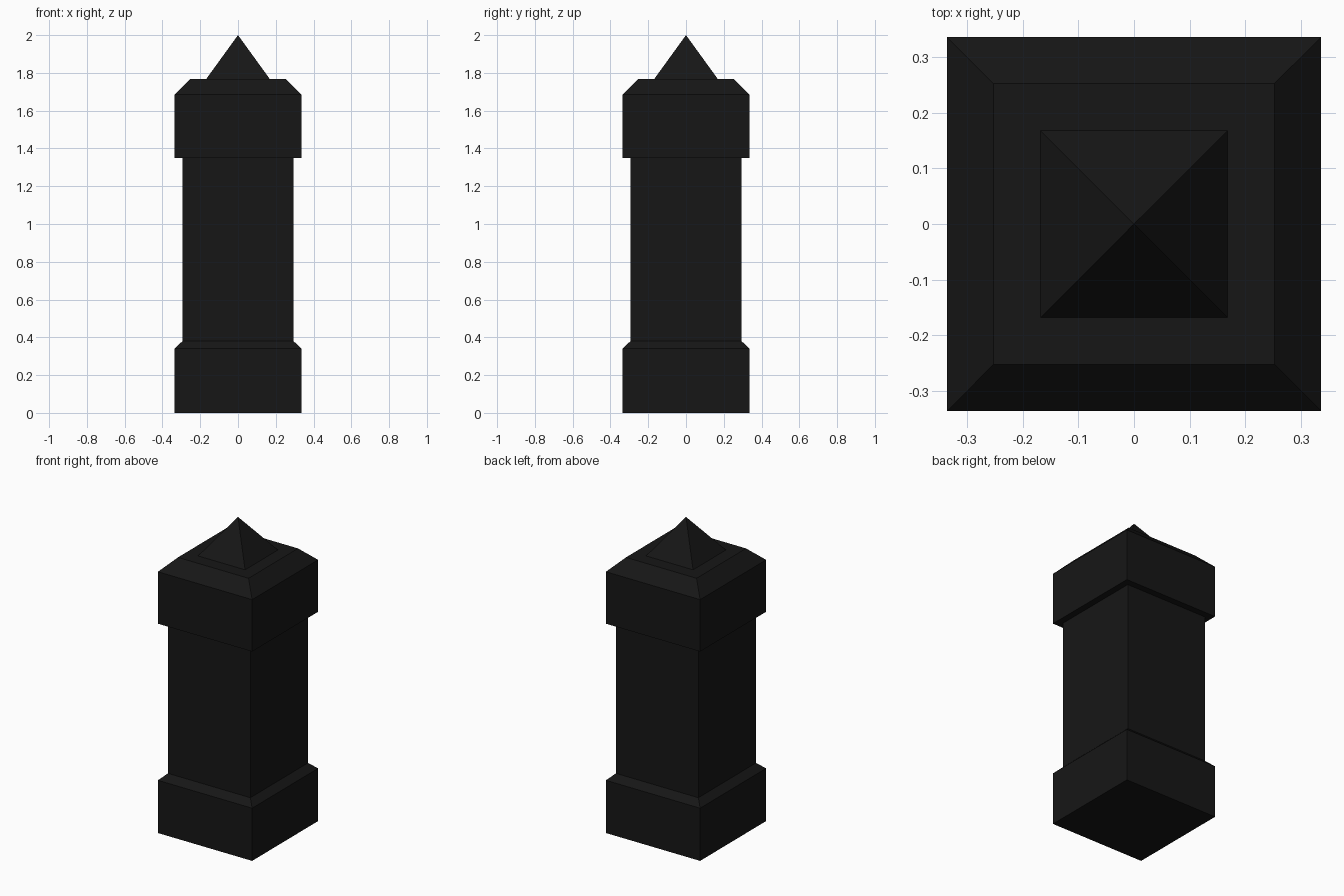
import bpy
import bmesh

if "Cube" in bpy.data.objects:
    bpy.data.objects.remove(bpy.data.objects["Cube"])

black = bpy.data.materials.new("black")
black.diffuse_color = (0.008, 0.008, 0.008, 1)
black.use_nodes = True
black.node_tree.nodes["Principled BSDF"].inputs["Base Color"].default_value = black.diffuse_color

CORNERS = [(-1, -1), (1, -1), (1, 1), (-1, 1)]


def square_lathe(name, profile, closed_bottom=False):
    """Skin square rings from a (half width, height) profile; zero width makes a point."""
    bm = bmesh.new()
    previous = None
    for half, z in profile:
        if half == 0:
            ring = [bm.verts.new((0, 0, z))] * 4
        else:
            ring = [bm.verts.new((x * half, y * half, z)) for x, y in CORNERS]
        if previous:
            for i in range(4):
                j = (i + 1) % 4
                quad = [previous[i], previous[j], ring[j], ring[i]]
                bm.faces.new(list(dict.fromkeys(quad)))
        elif closed_bottom:
            bm.faces.new(ring[::-1])
        previous = ring
    mesh = bpy.data.meshes.new(name)
    bm.to_mesh(mesh)
    bm.free()
    mesh.materials.append(black)
    obj = bpy.data.objects.new(name, mesh)
    bpy.context.collection.objects.link(obj)
    return obj


WIDE, SHAFT, RIM, TIP = 0.336, 0.294, 0.252, 0.168

# Plinth with chamfered top
square_lathe("base", [(WIDE, 0), (WIDE, 0.34), (SHAFT, 0.38)], closed_bottom=True)
# Plain square post
square_lathe("shaft", [(SHAFT, 0.38), (SHAFT, 1.35)])
# Overhanging cap with chamfered, flat top
square_lathe("cap", [(SHAFT, 1.35), (WIDE, 1.35), (WIDE, 1.685), (RIM, 1.768), (TIP, 1.768)])
# Pyramid on top
square_lathe("finial", [(TIP, 1.768), (0, 2.0)])
